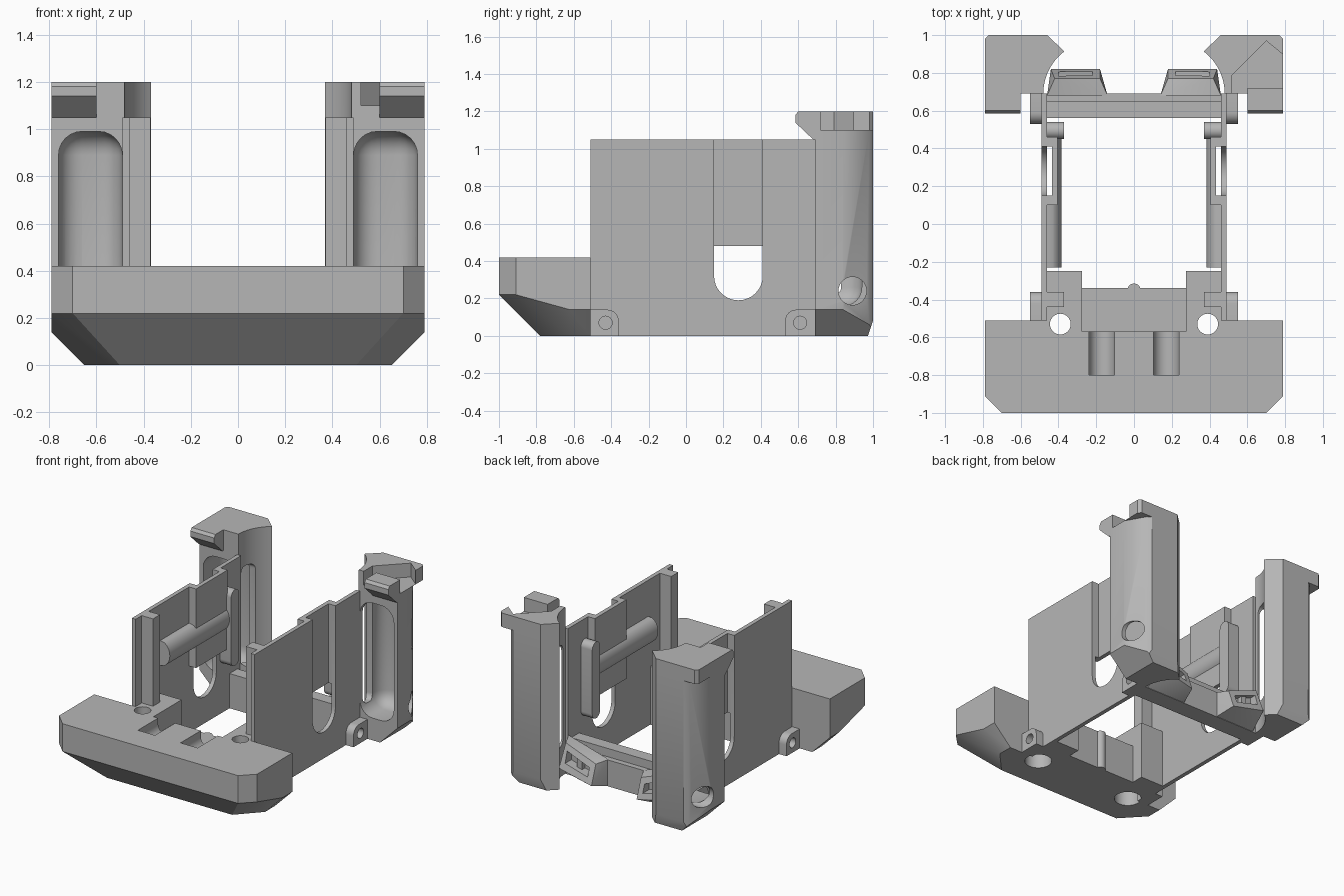
import bpy, bmesh, math
from mathutils import Vector

old = bpy.data.objects.get("Cube")
if old:
    bpy.data.objects.remove(old, do_unlink=True)

grey = bpy.data.materials.new("plain grey")
grey.use_nodes = True
tone = (0.47, 0.47, 0.47, 1)
grey.diffuse_color = tone
grey.node_tree.nodes["Principled BSDF"].inputs["Base Color"].default_value = tone


def finish(name, bm):
    bmesh.ops.recalc_face_normals(bm, faces=bm.faces)
    me = bpy.data.meshes.new(name)
    bm.to_mesh(me)
    bm.free()
    me.materials.append(grey)
    ob = bpy.data.objects.new(name, me)
    bpy.context.collection.objects.link(ob)
    return ob


def prism(name, pts, axis, lo, hi, s=1):
    """Extrude a 2D outline along an axis; s = -1 mirrors it in x."""
    place = {"x": lambda u, v, w: (s * w, u, v),
             "y": lambda u, v, w: (s * u, w, v),
             "z": lambda u, v, w: (s * u, v, w)}[axis]
    bm = bmesh.new()
    face = bm.faces.new([bm.verts.new(place(u, v, lo)) for u, v in pts])
    out = bmesh.ops.extrude_face_region(bm, geom=[face])["geom"]
    shift = Vector(place(0, 0, hi)) - Vector(place(0, 0, lo))
    bmesh.ops.translate(bm, vec=shift, verts=[v for v in out if isinstance(v, bmesh.types.BMVert)])
    return finish(name, bm)


def box(name, x, y, z, s=1, bevel=0):
    ob = prism(name, [(x[0], y[0]), (x[1], y[0]), (x[1], y[1]), (x[0], y[1])], "z", *z, s)
    if bevel:
        bm = bmesh.new()
        bm.from_mesh(ob.data)
        bmesh.ops.bevel(bm, geom=bm.edges[:], offset=bevel, segments=6, profile=0.5, affect="EDGES")
        bm.to_mesh(ob.data)
        bm.free()
    return ob


def arc(cu, cv, r, a, b, n=16):
    steps = [math.radians(a + (b - a) * i / n) for i in range(n + 1)]
    return [(cu + r * math.cos(t), cv + r * math.sin(t)) for t in steps]


def rod(name, cu, cv, r, axis, lo, hi, s=1):
    return prism(name, arc(cu, cv, r, 0, 348.75, 31), axis, lo, hi, s)


def hull(name, pts, s=1):
    bm = bmesh.new()
    for x, y, z in pts:
        bm.verts.new((s * x, y, z))
    bmesh.ops.convex_hull(bm, input=bm.verts[:])
    bmesh.ops.dissolve_limit(bm, angle_limit=0.02, verts=bm.verts[:], edges=bm.edges[:])
    return finish(name, bm)


def cut(ob, *cutters, operation="DIFFERENCE"):
    for c in cutters:
        mod = ob.modifiers.new("cut", "BOOLEAN")
        mod.object, mod.operation, mod.solver = c, operation, "EXACT"
        with bpy.context.temp_override(object=ob, active_object=ob):
            bpy.ops.object.modifier_apply(modifier=mod.name)
        bpy.data.objects.remove(c, do_unlink=True)


# Front bumper with chamfered corners and underside
side = [(.70, -1, .42), (.79, -.91, .42), (.79, -.51, .42), (.79, -.51, .14), (.65, -.51, 0),
        (.65, -.62, 0), (.50, -.78, 0), (.79, -.62, .14), (.70, -1, .22), (.79, -.91, .22)]
bumper = hull("front_bumper", side + [(-x, y, z) for x, y, z in side])
cut(bumper, box("seat_cut", (-.275, .275), (-.57, -.4), (.28, .6)))
for s in (-1, 1):
    cut(bumper,
        rod("channel_cut", .17, .38, .068, "y", -.8, -.5, s),
        box("channel_top_cut", (.102, .238), (-.8, -.5), (.38, .6), s),
        rod("screw_cut", .39, -.53, .055, "z", -.1, .6, s),
        rod("counterbore_cut", .39, -.53, .09, "z", -.1, .14, s))

# Centre tongue behind the bumper
box("centre_tongue", (-.28, .28), (-.511, -.34), (0, .28))
rod("tongue_bump", 0, -.35, .035, "z", 0, .28)

# Rear cross beam
prism("rear_beam", [(.56, 0), (.69, 0), (.69, .19), (.65, .19), (.65, .25), (.56, .25)], "x", -.46, .46)

for s, tag in ((-1, "right"), (1, "left")):
    # Corner block behind the bumper
    block = box(tag + "_corner_block", (.275, .47), (-.51, -.25), (0, .42), s)
    cut(block, rod("screw_cut", .39, -.53, .055, "z", -.1, .6, s),
        rod("counterbore_cut", .39, -.53, .09, "z", -.1, .14, s))

    # Side wall with a round-bottomed slot
    outline = [(-.51, 0), (.69, 0), (.69, 1.05), (.41, 1.05)]
    outline += arc(.28, .32, .13, 0, -180) + [(.15, 1.05), (-.51, 1.05)]
    prism(tag + "_side_wall", outline, "x", .46, .49, s)
    box(tag + "_front_flange", (.37, .462), (-.44, -.36), (0, 1.05), s)

    # Recessed panel behind the slot
    box(tag + "_slot_panel", (.405, .435), (.10, .46), (.48, 1.05), s)
    for n, y in (("front", (.10, .15)), ("rear", (.41, .46))):
        box(f"{tag}_{n}_panel_web", (.405, .462), y, (.48, 1.05), s)

    # Inner rail and its rounded end stop
    for n, y, back in (("front", (-.23, .15), .462), ("rear", (.15, .46), .43)):
        rail = [(.455 + .8 * (u - .455), v) for u, v in arc(.455, .70, .09, 110, 250)]
        prism(f"{tag}_{n}_rail", rail + [(back, .61), (back, .79)], "y", *y, s)
    stop = arc(.495, .86, .045, 0, 180) + arc(.495, .40, .045, 180, 360)
    prism(tag + "_rail_stop", stop, "x", .37, .462, s)

    # Screw ears
    for n, y0, y1, cy in (("front", -.51, -.36, -.43), ("rear", .53, .69, .61)):
        top = [(y0, .14), (y0, 0), (y1, 0)] + arc(y1 - .06, .08, .06, 0, 90, 6)
        if n == "rear":
            top = [(y0 + y1 - u, v) for u, v in top]
        ear = prism(f"{tag}_{n}_ear", top, "x", .485, .55, s)
        cut(ear, rod("ear_cut", cy, .07, .035, "x", .50, .6, s))

    # Rear pillar: shaped column with a concave inner side
    base = [(.79, .69), (.79, .84), (.71, .98), (.68, 1), (.46, 1)] + arc(.2, .69, .28, 53, 0)
    pillar = prism(tag + "_rear_pillar", base, "z", 0, 1.1, s)
    cap = [(.79, .69), (.79, .98), (.77, 1), (.46, 1)] + arc(.2, .69, .28, 53, 0)
    cut(pillar, prism("cap", cap, "z", 1.099, 1.2, s), operation="UNION")
    cut(pillar,
        box("hollow_cut", (.49, .76), (.35, .94), (.16, .99), s, bevel=.1),
        box("slit_cut", (.40, .56), (.72, .83), (.22, .95), s, bevel=.04),
        prism("side_chamfer_cut", [(.64, -.01), (.81, .16), (.81, -.01)], "y", .5, 1.2, s),
        prism("back_chamfer_cut", [(.97, -.01), (1.01, .11), (1.01, -.01)], "x", .2, .9, s),
        rod("side_hole_cut", .89, .24, .075, "x", .66, .9, s))

    # Forward hook on top of the pillar
    hook = [(.72, 1.2), (.60, 1.2), (.585, 1.18), (.585, 1.14), (.68, 1.05), (.72, 1.05)]
    prism(tag + "_pillar_hook", hook, "x", .60, .79, s)
    if s == 1:
        pocket = [(.52, .6), (.52, .79), (.70, .97), (.81, .88), (.81, .72), (.60, .72), (.60, .6)]
        cut(pillar, prism("pocket_cut", pocket, "z", 1.1, 1.3, s))

    # Angled lamp housing on the rear beam
    lamp = hull(tag + "_lamp_housing",
                [(.14, .68, 0), (.14, .68, .19), (.46, .68, 0), (.46, .68, .28), (.44, .82, .10),
                 (.42, .77, .27), (.18, .82, .04), (.18, .77, .18)], s)
    window = [(.22, .09), (.40, .14), (.40, .22), (.22, .15)]
    cut(lamp, prism("lamp_cut", window, "y", .735, .95, s))
    prism(tag + "_lamp_bar", [(.29, .11), (.33, .11), (.33, .19), (.29, .18)], "y", .73, .77, s)

# Soft shading with sharp edges kept
for ob in bpy.context.view_layer.objects:
    ob.select_set(ob.type == "MESH")
bpy.context.view_layer.objects.active = bumper
bpy.ops.object.shade_smooth_by_angle(angle=math.radians(30))
